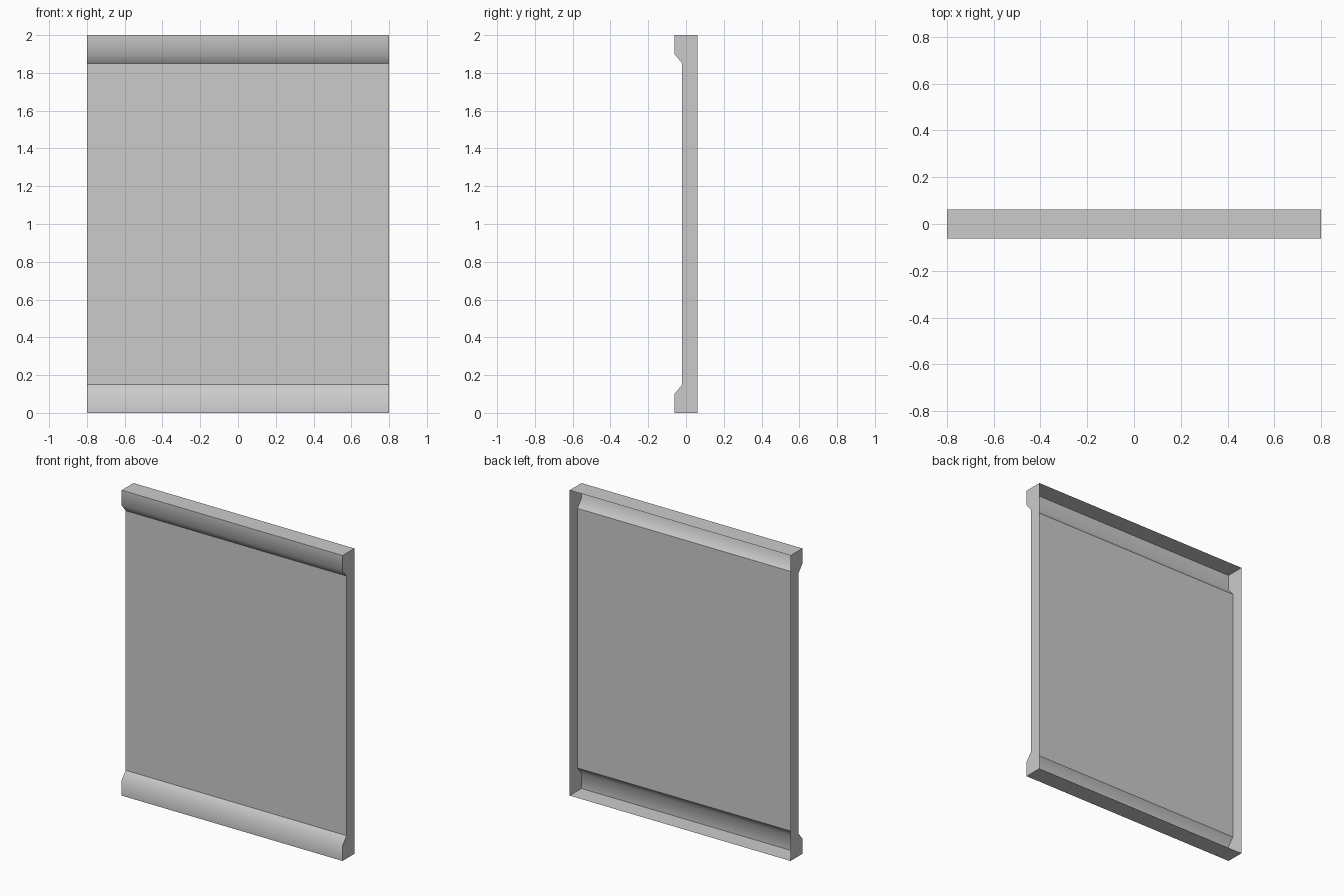
import bpy
import bmesh

HALF_WIDTH = 0.8
HEIGHT = 2.0
BACK, LIP, PANEL = 0.061, -0.061, -0.02

cube = bpy.data.objects.get("Cube")
if cube:
    bpy.data.objects.remove(cube)

# Single light grey finish
grey = bpy.data.materials.new("light grey")
grey.use_nodes = True
colour = (0.6, 0.6, 0.6, 1)
grey.diffuse_color = colour
grey.node_tree.nodes["Principled BSDF"].inputs["Base Color"].default_value = colour

# Side profile (y, z): lower half mirrored to the top, left open at the back
lower = [(BACK, 0), (LIP, 0), (LIP, 0.1), (PANEL, 0.15)]
profile = lower + [(y, HEIGHT - z) for y, z in reversed(lower)]

bm = bmesh.new()
right, left = [[bm.verts.new((x, y, z)) for y, z in profile]
               for x in (-HALF_WIDTH, HALF_WIDTH)]

# Front panel, lips, top and bottom as one strip across the width
for i in range(len(profile) - 1):
    bm.faces.new((right[i], left[i], left[i + 1], right[i + 1]))

# Side walls
bm.faces.new(right)
bm.faces.new(list(reversed(left)))

# Outward winding: the front panel must face -y and the walls away from the centre
for face in bm.faces:
    face.normal_update()
    centre = face.calc_center_median()
    if abs(face.normal.x) > 0.9:
        outward = face.normal.x * centre.x
    elif abs(face.normal.z) > 0.9:
        outward = face.normal.z * (centre.z - HEIGHT / 2)
    else:
        outward = -face.normal.y
    if outward < 0:
        face.normal_flip()
    face.smooth = True

# Only the bend between each lip and its slope is soft
for edge in bm.edges:
    soft = all(abs(v.co.y - LIP) < 0.001 and 0.05 < v.co.z < HEIGHT - 0.05
               for v in edge.verts)
    across = abs(edge.verts[0].co.x - edge.verts[1].co.x) > 0.1
    edge.smooth = soft and across

mesh = bpy.data.meshes.new("panel_shell")
bm.to_mesh(mesh)
bm.free()
mesh.materials.append(grey)
shell = bpy.data.objects.new("panel_shell", mesh)
bpy.context.collection.objects.link(shell)
